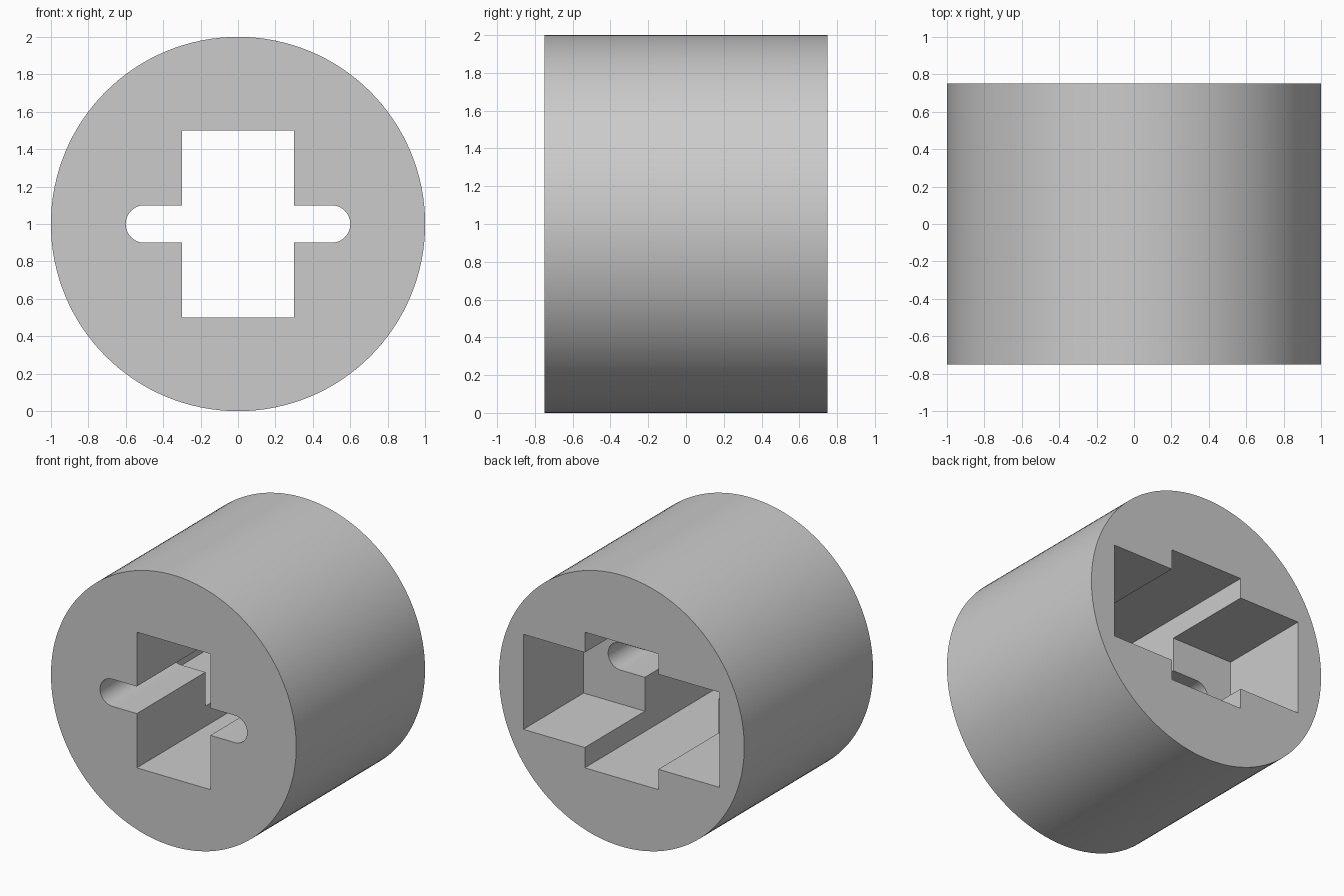
import bpy
import bmesh
from math import sin, cos, pi

if "Cube" in bpy.data.objects:
    bpy.data.objects.remove(bpy.data.objects["Cube"], do_unlink=True)

AXIS_Z = 1.0       # height of the bore axis
HALF_DEPTH = 0.75  # half the body length along y
POCKET_FLOOR = 0.05

grey = bpy.data.materials.new("light grey")
grey.use_nodes = True
grey.diffuse_color = (0.6, 0.6, 0.6, 1)
grey.node_tree.nodes["Principled BSDF"].inputs["Base Color"].default_value = grey.diffuse_color


def arc(cx, radius, start, end, steps):
    """Points on an arc around (cx, axis height)."""
    angles = [start + (end - start) * i / steps for i in range(steps + 1)]
    return [(cx + radius * cos(a), AXIS_Z + radius * sin(a)) for a in angles]


def rectangle(half_w, half_h):
    return [(sx * half_w, AXIS_Z + sz * half_h)
            for sx, sz in ((-1, -1), (1, -1), (1, 1), (-1, 1))]


def prism(name, outline, y_front, y_back):
    """Extrude an x-z outline along y."""
    bm = bmesh.new()
    face = bm.faces.new([bm.verts.new((x, y_front, z)) for x, z in outline])
    ext = bmesh.ops.extrude_face_region(bm, geom=[face])
    moved = [g for g in ext["geom"] if isinstance(g, bmesh.types.BMVert)]
    bmesh.ops.translate(bm, verts=moved, vec=(0, y_back - y_front, 0))
    bmesh.ops.recalc_face_normals(bm, faces=bm.faces)
    mesh = bpy.data.meshes.new(name)
    bm.to_mesh(mesh)
    bm.free()
    mesh.materials.append(grey)
    obj = bpy.data.objects.new(name, mesh)
    bpy.context.collection.objects.link(obj)
    return obj


# Round body
body = prism("round_body", arc(0, 1, 0, 2 * pi, 128)[:-1], -HALF_DEPTH, HALF_DEPTH)

# Cutters: tall through hole, wide back pocket, round-ended front slot
slot = arc(0.5, 0.1, -pi / 2, pi / 2, 24) + arc(-0.5, 0.1, pi / 2, 3 * pi / 2, 24)
cutters = [
    prism("through_hole_cutter", rectangle(0.3, 0.5), -1, 1),
    prism("back_pocket_cutter", rectangle(0.8, 0.35), POCKET_FLOOR, 1),
    prism("front_slot_cutter", slot, -1, POCKET_FLOOR + 0.2),
]

bpy.ops.object.select_all(action="DESELECT")
bpy.context.view_layer.objects.active = body
body.select_set(True)
for cutter in cutters:
    cutter.hide_render = True
    mod = body.modifiers.new(cutter.name, "BOOLEAN")
    mod.operation = "DIFFERENCE"
    mod.solver = "EXACT"
    mod.object = cutter
    bpy.ops.object.modifier_apply(modifier=mod.name)
    bpy.data.objects.remove(cutter, do_unlink=True)

bpy.ops.object.shade_smooth_by_angle(angle=pi / 6)
